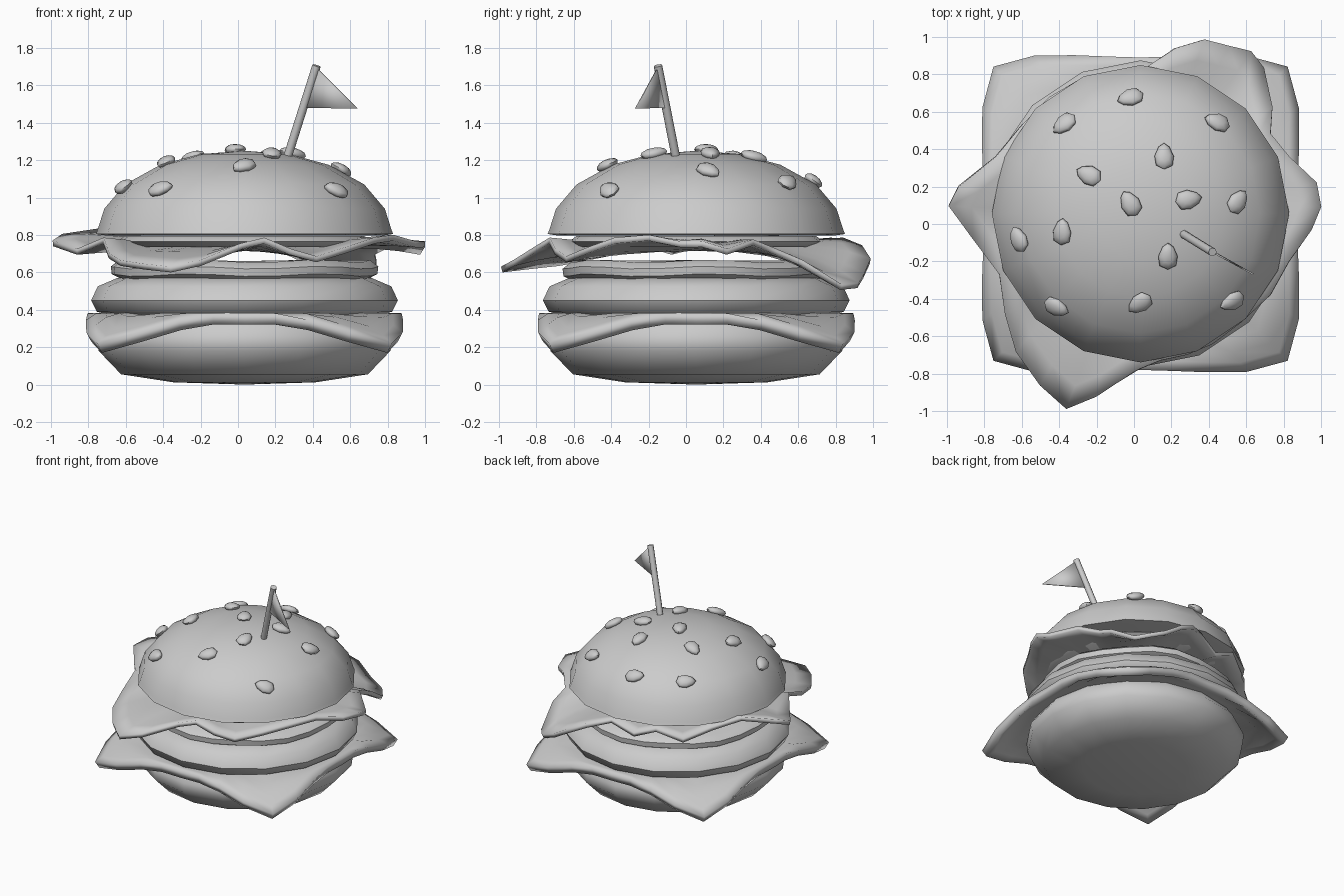
import bpy, bmesh, math
from mathutils import Vector, Matrix

if "Cube" in bpy.data.objects:
    bpy.data.objects.remove(bpy.data.objects["Cube"])

CX, CY = 0.035, 0.055


def finish(name, bm, angle=50, thickness=0):
    bmesh.ops.recalc_face_normals(bm, faces=bm.faces)
    me = bpy.data.meshes.new(name)
    bm.to_mesh(me)
    bm.free()
    ob = bpy.data.objects.new(name, me)
    bpy.context.collection.objects.link(ob)
    if thickness:
        mod = ob.modifiers.new("thickness", 'SOLIDIFY')
        mod.thickness = thickness
        mod.offset = 0
    bpy.ops.object.select_all(action='DESELECT')
    ob.select_set(True)
    bpy.context.view_layer.objects.active = ob
    bpy.ops.object.shade_smooth_by_angle(angle=math.radians(angle))
    return ob


def skin(bm, rings, start=None, end=None):
    """Join closed rings of points; optional pole points at the ends."""
    rows = [[bm.verts.new(p) for p in ring] for ring in rings]
    n = len(rows[0])
    for a, b in zip(rows, rows[1:]):
        for i in range(n):
            j = (i + 1) % n
            bm.faces.new((a[i], a[j], b[j], b[i]))
    for pole, row in ((start, rows[0]), (end, rows[-1])):
        if pole is not None:
            v = bm.verts.new(pole)
            for i in range(n):
                bm.faces.new((v, row[i], row[(i + 1) % n]))


def lathe(name, profile, sides=16, wave=0.0, lobes=5):
    """Turn (radius, z) points around the burger axis."""
    rings = []
    for r, z in profile[1:-1]:
        ring = []
        for i in range(sides):
            a = math.tau * i / sides
            k = r * (1 + wave * math.sin(lobes * a))
            ring.append((CX + k * math.cos(a), CY + k * math.sin(a),
                         z + wave * 0.6 * math.sin(lobes * a + 1)))
        rings.append(ring)
    bm = bmesh.new()
    skin(bm, rings, (CX, CY, profile[0][1]), (CX, CY, profile[-1][1]))
    return finish(name, bm)


# Buns, patty and slices
TOP = [(0, 1.25), (0.24, 1.232), (0.45, 1.175), (0.64, 1.07), (0.75, 0.94),
       (0.785, 0.83), (0.795, 0.805), (0.74, 0.797), (0, 0.797)]
lathe("top_bun", TOP)
lathe("bottom_bun", [(0, 0.0), (0.38, 0.012), (0.66, 0.055), (0.78, 0.18),
                     (0.79, 0.26), (0.74, 0.33), (0, 0.34)])
lathe("patty", [(0, 0.36), (0.7, 0.365), (0.79, 0.39), (0.82, 0.45),
                (0.785, 0.525), (0.68, 0.57), (0, 0.575)])
lathe("tomato_slice", [(0, 0.56), (0.66, 0.56), (0.71, 0.585), (0.715, 0.625),
                       (0.67, 0.66), (0, 0.66)], 24, 0.012, 6)
lathe("onion_slice", [(0, 0.735), (0.64, 0.735), (0.68, 0.765), (0.64, 0.795), (0, 0.795)], 24)

# Cheese: rounded square drooping at the corners
rings = []
for t in (0.4, 0.8, 0.88, 0.94, 1.0):
    ring = []
    for i in range(32):
        a = math.tau * i / 32
        c, s = math.cos(a), math.sin(a)
        r = t * 0.835 / (abs(c) ** 9.3 + abs(s) ** 9.3) ** (1 / 9.3)
        z = 0.352 - 0.64 * max(0, r - 0.85)
        ring.append((CX + r * c, CY + r * s, z))
    rings.append(ring)
bm = bmesh.new()
skin(bm, rings, (CX, CY, 0.352))
finish("cheese", bm, 50, 0.06)

# Lettuce: wavy leaf edge (x, y, z) filled in towards the middle
EDGE = [(1.0, 0.09, 0.75), (0.975, 0.22, 0.71), (0.83, 0.36, 0.76), (0.73, 0.48, 0.71),
        (0.74, 0.62, 0.65), (0.69, 0.83, 0.52), (0.62, 0.92, 0.53), (0.5, 0.95, 0.58),
        (0.37, 0.985, 0.66), (0.22, 0.94, 0.73), (0.07, 0.84, 0.77),
        (-0.1, 0.80, 0.69), (-0.28, 0.78, 0.77), (-0.45, 0.68, 0.69),
        (-0.6, 0.53, 0.77), (-0.74, 0.36, 0.82), (-0.94, 0.2, 0.79), (-0.99, 0.1, 0.755),
        (-0.86, -0.08, 0.71), (-0.72, -0.27, 0.77), (-0.69, -0.48, 0.69),
        (-0.63, -0.68, 0.65), (-0.5, -0.86, 0.63), (-0.36, -0.985, 0.615),
        (-0.2, -0.92, 0.65), (0.02, -0.78, 0.74), (0.14, -0.73, 0.77), (0.28, -0.7, 0.71),
        (0.42, -0.64, 0.67), (0.58, -0.52, 0.72), (0.73, -0.38, 0.77),
        (0.83, -0.2, 0.785), (0.95, -0.03, 0.75)]
rings = []
for t in (0.3, 0.55, 0.75, 0.88, 1.0):
    rings.append([(CX + (x - CX) * t, CY + (y - CY) * t, 0.73 + (z - 0.73) * t ** 2
                   + 0.05 * max(0, math.hypot(x, y) - 0.8) * 16 * t * t * (1 - t))
                  for x, y, z in EDGE])
bm = bmesh.new()
skin(bm, rings, (CX, CY, 0.73))
finish("lettuce", bm, 60, 0.032)

# Sesame seeds: teardrops laid on the bun surface (x, y, heading)
SEEDS = [(-0.02, 0.67, 200), (-0.37, 0.53, 220), (0.44, 0.54, 165), (0.16, 0.36, 90),
         (-0.24, 0.26, 155), (-0.02, 0.11, 120), (0.29, 0.13, 10), (0.55, 0.12, 50),
         (-0.61, -0.08, 115), (-0.38, -0.04, 85), (0.18, -0.17, 90),
         (-0.41, -0.44, -20), (0.03, -0.42, 220), (0.52, -0.41, 200)]
bm = bmesh.new()
for x, y, heading in SEEDS:
    dx, dy = x - CX, y - CY
    r = math.hypot(dx, dy)
    for (r0, z0), (r1, z1) in zip(TOP, TOP[1:]):
        if r0 <= r < r1:
            z = z0 + (z1 - z0) * (r - r0) / (r1 - r0)
            break
    slope = r * 0.95 * (0.6 + r)
    normal = Vector((dx / r * slope, dy / r * slope, 1)).normalized()
    new = bmesh.ops.create_uvsphere(bm, u_segments=8, v_segments=6, radius=1)['verts']
    for v in new:
        taper = 1 - 0.3 * v.co.x
        v.co = Vector((v.co.x * 0.073, v.co.y * 0.052 * taper, v.co.z * 0.03))
    turn = Vector((0, 0, 1)).rotation_difference(normal).to_matrix().to_4x4()
    place = (Matrix.Translation(Vector((x, y, z)) + normal * 0.012) @ turn
             @ Matrix.Rotation(math.radians(heading), 4, 'Z'))
    bmesh.ops.transform(bm, matrix=place, verts=new)
finish("sesame_seeds", bm, 60)

# Leaning pick
base, tip = Vector((0.25, -0.045, 1.17)), Vector((0.42, -0.15, 1.705))
axis = tip - base
bm = bmesh.new()
turn = Vector((0, 0, 1)).rotation_difference(axis.normalized()).to_matrix().to_4x4()
bmesh.ops.create_cone(bm, cap_ends=True, segments=8, radius1=0.023, radius2=0.023,
                      depth=axis.length, matrix=Matrix.Translation((base + tip) / 2) @ turn)
finish("pick", bm)

# Triangular flag
bm = bmesh.new()
bm.faces.new([bm.verts.new(p) for p in ((0.42, -0.15, 1.695), (0.35, -0.107, 1.48),
                                        (0.64, -0.27, 1.475))])
finish("flag", bm, 30, 0.008)
